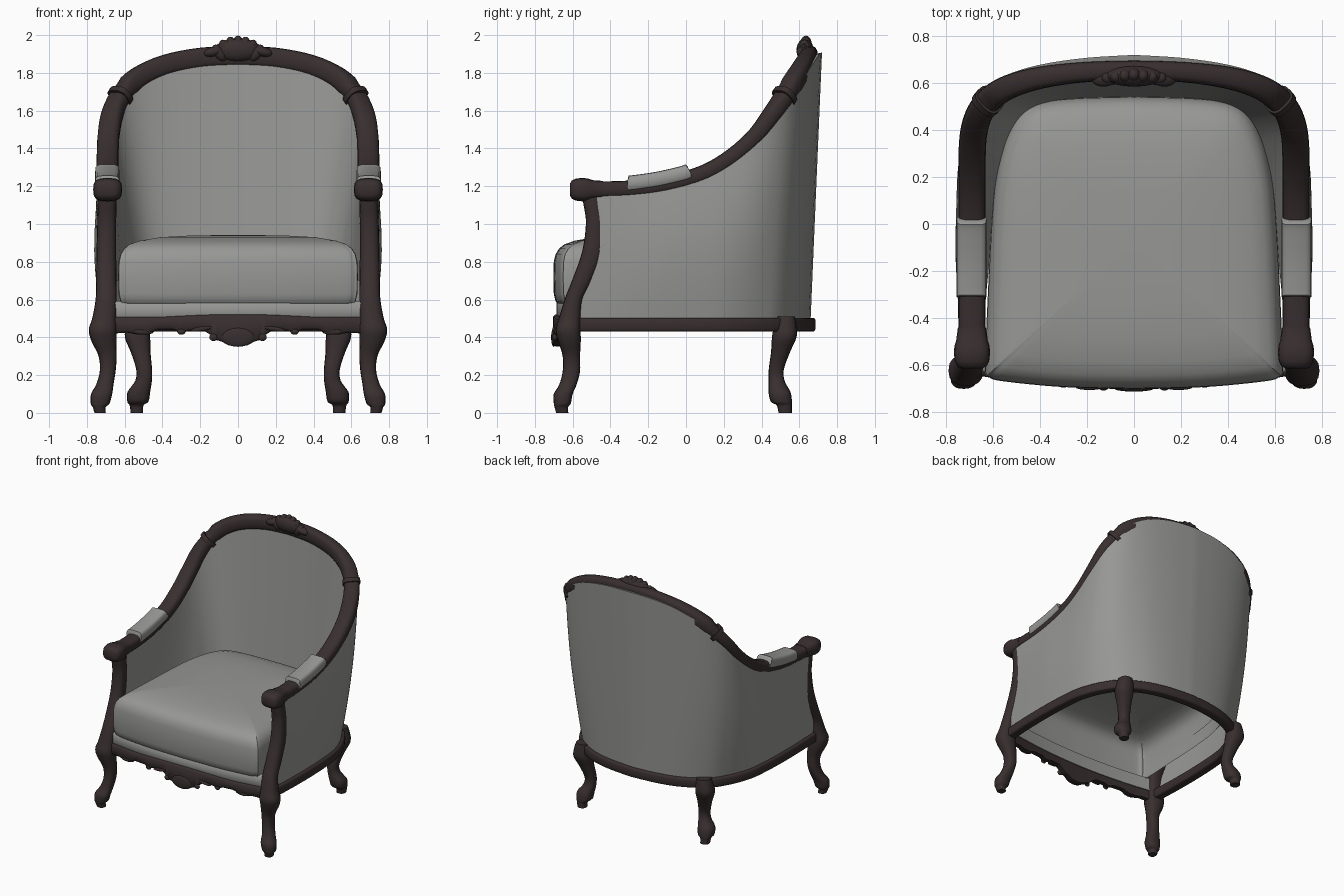
import bpy, bmesh, math
from mathutils import Vector, Matrix

if "Cube" in bpy.data.objects:
    bpy.data.objects.remove(bpy.data.objects["Cube"])


def material(name, rgb):
    m = bpy.data.materials.new(name)
    m.diffuse_color = (*rgb, 1)
    m.use_nodes = True
    m.node_tree.nodes["Principled BSDF"].inputs["Base Color"].default_value = m.diffuse_color
    return m


WOOD = material("dark wood", (0.040, 0.028, 0.028))
FABRIC = material("grey fabric", (0.31, 0.31, 0.30))


def finish(name, bm, mat, mirror=False, angle=45):
    bmesh.ops.recalc_face_normals(bm, faces=bm.faces)
    me = bpy.data.meshes.new(name)
    bm.to_mesh(me)
    bm.free()
    me.materials.append(mat)
    me.polygons.foreach_set("use_smooth", [True] * len(me.polygons))
    me.set_sharp_from_angle(angle=math.radians(angle))
    ob = bpy.data.objects.new(name, me)
    bpy.context.collection.objects.link(ob)
    if mirror:
        ob.modifiers.new("mirror", "MIRROR").use_mirror_merge = False
    return ob


def loft(name, rings, mat, mirror=False, closed=True, caps=(0, -1), angle=45):
    bm = bmesh.new()
    vs = [[bm.verts.new(p) for p in r] for r in rings]
    n = len(rings[0])
    for a, b in zip(vs, vs[1:]):
        for i in range(n if closed else n - 1):
            j = (i + 1) % n
            bm.faces.new((a[i], a[j], b[j], b[i]))
    for c in caps:
        bm.faces.new(vs[c])
    return finish(name, bm, mat, mirror, angle)


def spline(pts, n=5):
    """Smooth curve through tuples of any size."""
    out = []
    for i in range(len(pts) - 1):
        p = [pts[max(0, min(len(pts) - 1, i + k))] for k in (-1, 0, 1, 2)]
        for s in range(n):
            t = s / n
            out.append(tuple(0.5 * (2 * b + (c - a) * t + (2 * a - 5 * b + 4 * c - d) * t * t
                                    + (3 * b - a - 3 * c + d) * t ** 3) for a, b, c, d in zip(*p)))
    return out + [tuple(pts[-1])]


def section(n=16, power=0.7):
    f = lambda v: math.copysign(abs(v) ** power, v)
    return [(f(math.cos(2 * math.pi * i / n)), f(math.sin(2 * math.pi * i / n))) for i in range(n)]


def frames(path):
    """Point, outward and upward direction along a path."""
    ps = [Vector(p) for p in path]
    out = []
    for i, p in enumerate(ps):
        t = (ps[min(i + 1, len(ps) - 1)] - ps[max(i - 1, 0)]).normalized()
        u = t.cross(Vector((0, 0, 1))).normalized()
        out.append((p, u, u.cross(t)))
    return out


def sweep(name, path, size, mat, mirror=False, power=0.7):
    rings = []
    for i, (p, u, v) in enumerate(frames(path)):
        a, b = size(i, p)
        rings.append([p + u * a * x + v * b * y for x, y in section(power=power)])
    return loft(name, rings, mat, mirror)


def blobs(name, items, mat, mirror=False):
    bm = bmesh.new()
    for loc, size, tilt in items:
        m = Matrix.Translation(loc) @ Matrix.Rotation(tilt, 4, 'Y') @ Matrix.Diagonal((*size, 1))
        bmesh.ops.create_uvsphere(bm, u_segments=20, v_segments=12, radius=1, matrix=m)
    return finish(name, bm, mat, mirror)


# Half plan: rail x y z, outer bottom x y, inner bottom x y
half = spline([
    (.69, -.50, 1.18, .715, -.60, .645, -.60), (.69, -.30, 1.185, .725, -.35, .63, -.35),
    (.69, -.10, 1.21, .725, -.12, .61, -.12), (.69, .10, 1.27, .715, .08, .59, .08),
    (.69, .25, 1.36, .70, .20, .57, .20), (.685, .37, 1.47, .665, .31, .545, .29),
    (.663, .46, 1.59, .62, .40, .52, .37), (.615, .53, 1.69, .565, .48, .47, .45),
    (.53, .585, 1.775, .47, .55, .40, .50), (.39, .625, 1.84, .34, .61, .30, .525),
    (.20, .648, 1.878, .18, .645, .17, .535), (0, .655, 1.888, 0, .66, 0, .54)], 4)
full = half + [(-a, b, c, -d, e, -f, g) for a, b, c, d, e, f, g in reversed(half[:-1])]
rail = [q[:3] for q in full]

# Arm and back rail, one continuous piece
sweep("arm_and_back_rail", rail,
      lambda i, p: (.042 + .016 * min(1, abs(p.x) / .68) ** 2, .055 if p.y > .55 else .045), WOOD)

# Raised bands where arm meets crest rail
k = 7 * 4
sweep("rail_band", rail[k - 1:k + 1], lambda i, p: (.064, .06), WOOD, True)

# Upholstered shell, outside and inside, front edge following the arm post
cols = []
for q, (p, u, v) in zip(full, frames(rail)):
    back = max(0, 1 - abs(p.x) / .66)
    front = min(1, max(0, (-.1 - p.y) / .4))
    ot, it = p + u * (.047 + .018 * back), p - u * .03
    ot.z += .02 * min(1, back * 2)
    ob, ib = Vector((q[3], q[4], .50)), Vector((q[5], q[6], .70))
    ib.y += .09 * front
    col = []
    for s in range(9):
        c = ob.lerp(ot, s / 8)
        w = math.sin(math.pi * s / 8)
        c.x += .03 * (1 - .6 * front) * q[3] / .72 * w
        c.y += .065 * front * w
        col.append(c)
    for s in range(9):
        c = it.lerp(ib, s / 8)
        c.y += .02 * front * math.sin(math.pi * s / 8)
        col.append(c)
    cols.append(col)
loft("upholstered_shell", cols, FABRIC, closed=False, caps=())

# Lower frame rail
sweep("seat_frame_rail", [(q[3] * .985, q[4] * .985, .467) for q in full],
      lambda i, p: (.036, .037), WOOD, power=.4)

# Scrolled hand rests
hand = [(-.615, .045, .03), (-.605, .063, .047), (-.585, .073, .058), (-.55, .077, .062),
        (-.52, .075, .059), (-.495, .067, .05), (-.44, .06, .046)]
sweep("arm_hand_rest", [(.69, y, 1.182) for y, a, b in hand], lambda i, p: hand[i][1:], WOOD, True, .65)

# Arm pads
pad = spline([(.692, -.31, 1.215), (.692, -.28, 1.216), (.692, -.15, 1.235),
              (.692, -.02, 1.265), (.692, .02, 1.28)], 4)
sweep("arm_pad", pad, lambda i, p: (.064, .03 if i in (0, len(pad) - 1) else .042), FABRIC, True, .5)


def leg(name, pts):
    """Rings from (z, x, y, half x, half y)."""
    rings = []
    for z, x, y, a, b in spline(pts, 4):
        rings.append([Vector((x + a * c, y + b * s, z)) for c, s in section(16, .8)])
    loft(name, rings, WOOD, True)


# Front leg continuing up into the arm post
leg("front_leg_and_post", [
    (0, .73, -.655, .03, .032), (.03, .735, -.66, .034, .036), (.05, .73, -.655, .05, .045),
    (.10, .722, -.65, .056, .05), (.15, .705, -.625, .046, .046), (.22, .69, -.607, .042, .046),
    (.30, .69, -.607, .048, .046), (.38, .71, -.617, .066, .06), (.44, .716, -.624, .074, .066),
    (.50, .708, -.615, .064, .058), (.60, .698, -.595, .056, .048), (.70, .697, -.55, .054, .054),
    (.85, .697, -.495, .052, .056), (1.0, .695, -.48, .05, .05), (1.1, .693, -.492, .05, .05),
    (1.17, .69, -.50, .05, .055)])

# Back leg
leg("back_leg", [
    (0, .535, .525, .033, .035), (.04, .537, .52, .037, .04), (.06, .53, .505, .056, .056),
    (.11, .525, .495, .06, .058), (.17, .50, .48, .044, .042), (.23, .497, .478, .042, .04),
    (.32, .515, .50, .052, .05), (.40, .532, .52, .067, .065), (.46, .53, .525, .06, .06),
    (.51, .525, .525, .05, .052)])

# Seat cushion: plan outline shrunk ring by ring to a crown, open below
side = spline([(0, -.70), (.3, -.692), (.55, -.668), (.615, -.65), (.632, -.61), (.62, -.3),
               (.605, 0), (.585, .2), (.54, .37), (.46, .49), (.3, .53), (0, .54)], 4)
plan = side + [(-x, y) for x, y in reversed(side[1:-1])]
levels = [(.97, .58), (.985, .59), (1, .63), (1.004, .72), (1, .80), (.985, .84), (.955, .87),
          (.91, .892), (.82, .912), (.65, .93), (.4, .939), (.05, .942)]
loft("seat_cushion", [[(x * s, (y + .08) * s - .08, z) for x, y in plan] for s, z in levels],
     FABRIC, caps=(-1,))


def bowed_bar(name, xs, low, high, front, depth, mat):
    rings = []
    for x in xs:
        y = front + .13 * x * x
        a, b = low(x), high(x)
        rings.append([(x, y + depth, a), (x, y + .012, a), (x, y, a + .012),
                      (x, y, b - .012), (x, y + .012, b), (x, y + depth, b)])
    loft(name, rings, mat, angle=50)


xs = [-.65 + 1.3 * i / 80 for i in range(81)]
# Fabric band below the cushion
bowed_bar("front_fabric_band", xs, lambda x: .49, lambda x: .592, -.685, .04, FABRIC)

# Carved front apron with scalloped lower edge
edge = [(0, .352), (.05, .357), (.09, .38), (.12, .385), (.14, .41), (.18, .435), (.26, .435),
        (.30, .42), (.34, .44), (.43, .44), (.47, .42), (.54, .415), (.58, .425), (.66, .42)]


def apron_low(x):
    x = abs(x)
    for (a, za), (b, zb) in zip(edge, edge[1:]):
        if x <= b:
            return za + (zb - za) * (x - a) / (b - a)
    return edge[-1][1]


bowed_bar("carved_apron", xs, apron_low,
          lambda x: .508 + .014 * math.cos(min(1, abs(x) / .4) * math.pi / 2), -.703, .05, WOOD)
blobs("apron_shell_carving", [((0, -.70, .40), (.085, .014, .05), 0)], WOOD)
blobs("apron_scroll", [((.13, -.695, .40), (.022, .014, .02), 0),
                       ((.19, -.695, .445), (.06, .012, .012), .15),
                       ((.30, -.685, .43), (.022, .012, .016), 0),
                       ((.50, -.66, .43), (.055, .012, .016), 0)], WOOD, True)

# Carved crest: fan of lobes with a leaf on each side
crest = [((0, .63, 1.92), (.125, .045, .062), 0)]
for i in range(-3, 4):
    crest.append(((.033 * i, .635 - .004 * abs(i), 1.945 - .0045 * i * i), (.03, .032, .052), .22 * i))
for s in (-1, 1):
    crest.append(((s * .13, .62, 1.912), (.055, .035, .026), s * .25))
blobs("carved_crest", crest, WOOD)
